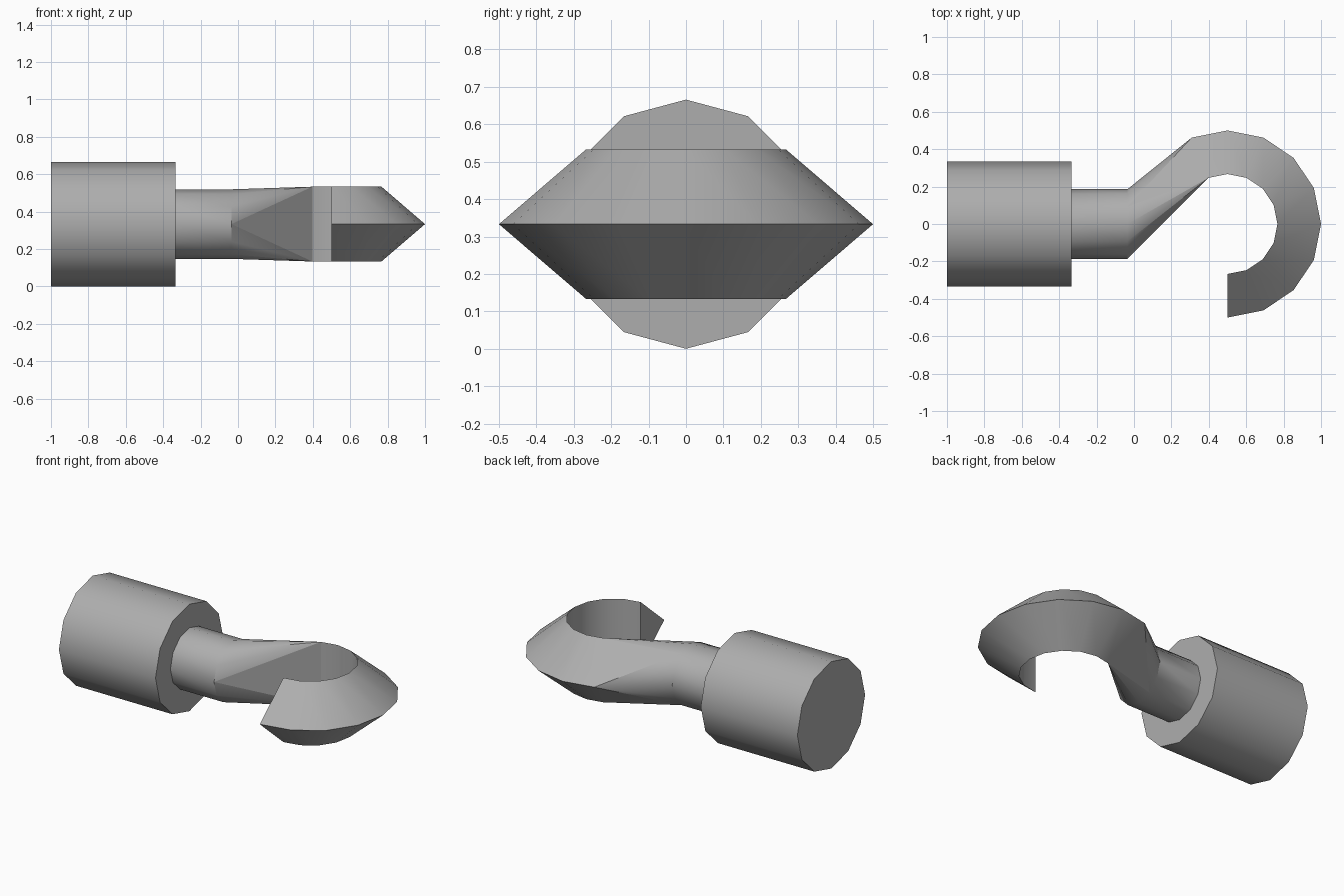
import bpy, bmesh
from math import sin, cos, pi, radians

if "Cube" in bpy.data.objects:
    bpy.data.objects.remove(bpy.data.objects["Cube"])

ZC = 0.333          # height of the shank axis
bm = bmesh.new()


def bridge(a, b):
    n = len(a)
    for i in range(n):
        j = (i + 1) % n
        bm.faces.new((a[i], a[j], b[j], b[i]))


def shank_ring(x, r):
    # 12-gon; index 0 = back (+y), 3 = top, 6 = front, 9 = bottom
    return [bm.verts.new((x, r * cos(i * pi / 6), ZC + r * sin(i * pi / 6)))
            for i in range(12)]


def hook_ring(deg):
    # triangular section: inner top, inner bottom, outer ridge
    a = radians(deg)
    return [bm.verts.new((0.5 + r * cos(a), r * sin(a), ZC + z))
            for r, z in ((0.267, 0.2), (0.267, -0.2), (0.5, 0.0))]


# Thick shank stepping down to the neck
shank = [shank_ring(x, r) for x, r in
         ((-1, 0.333), (-0.335, 0.333), (-0.335, 0.186), (-0.035, 0.186))]
bm.faces.new(shank[0])
for a, b in zip(shank, shank[1:]):
    bridge(a, b)

# Open ring of the hook
hook = [hook_ring(112.5 - 22.5 * i) for i in range(10)]
for a, b in zip(hook, hook[1:]):
    bridge(a, b)
bm.faces.new(hook[-1])

# Transition from the round neck to the triangular section
neck = shank[-1]
top, bottom, ridge = hook[0]
for i in range(12):
    tip = top if 2 <= i < 6 else bottom if 6 <= i < 10 else ridge
    bm.faces.new((neck[i], neck[(i + 1) % 12], tip))
for i, a, b in ((2, top, ridge), (6, bottom, top), (10, ridge, bottom)):
    bm.faces.new((neck[i], a, b))
    # creased edges around each flat triangle
    for v in (a, b):
        bm.edges.get((neck[i], v)).smooth = False

bmesh.ops.recalc_face_normals(bm, faces=bm.faces[:])
mesh = bpy.data.meshes.new("screw_hook")
bm.to_mesh(mesh)
bm.free()
obj = bpy.data.objects.new("screw_hook", mesh)
bpy.context.collection.objects.link(obj)
bpy.context.view_layer.objects.active = obj
obj.select_set(True)
bpy.ops.object.shade_smooth_by_angle(angle=radians(32), keep_sharp_edges=True)

# Dark grey metal
metal = bpy.data.materials.new("dark_metal")
metal.diffuse_color = (0.42, 0.42, 0.42, 1)
metal.use_nodes = True
metal.node_tree.nodes["Principled BSDF"].inputs["Base Color"].default_value = metal.diffuse_color
mesh.materials.append(metal)
